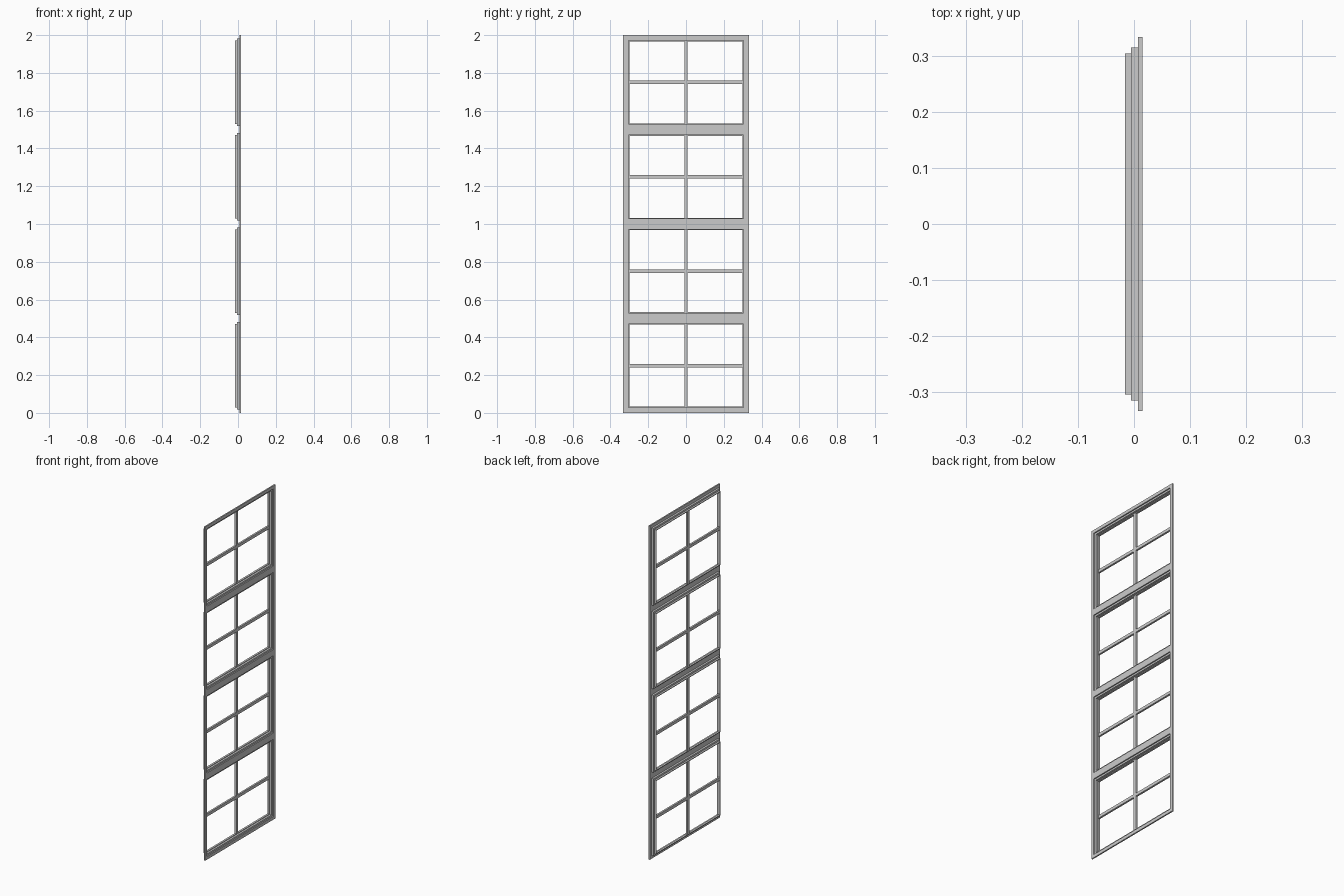
import bpy, bmesh

if "Cube" in bpy.data.objects:
    bpy.data.objects.remove(bpy.data.objects["Cube"])


def slab(name, x0, x1, rects):
    """Join axis-aligned boxes (y0, y1, z0, z1) of equal depth into one object."""
    bm = bmesh.new()
    for y0, y1, z0, z1 in rects:
        r = bmesh.ops.create_cube(bm, size=1)
        for v in r["verts"]:
            v.co = ((x0 + x1) / 2 + v.co.x * (x1 - x0),
                    (y0 + y1) / 2 + v.co.y * (y1 - y0),
                    (z0 + z1) / 2 + v.co.z * (z1 - z0))
    me = bpy.data.meshes.new(name)
    bm.to_mesh(me)
    bm.free()
    ob = bpy.data.objects.new(name, me)
    bpy.context.collection.objects.link(ob)
    return ob


def ring(yo, zo, yi, zi, c):
    """Four bars around an opening, outer and inner half sizes."""
    return [(-yo, -yi, c - zo, c + zo), (yi, yo, c - zo, c + zo),
            (-yi, yi, c - zo, c - zi), (-yi, yi, c + zi, c + zo)]


centres = [0.25 + 0.5 * i for i in range(4)]
YI, ZI = 0.314, 0.231

# back plate: stiles, end rails and rails between the sashes
edges = [0] + [z for c in centres for z in (c - ZI, c + ZI)] + [2]
plate = [(-0.333, -YI, 0, 2), (YI, 0.333, 0, 2)]
plate += [(-YI, YI, edges[i], edges[i + 1]) for i in range(0, len(edges), 2)]
slab("back_frame", 0.007, 0.015, plate)

for i, c in enumerate(centres):
    # stepped sash rings
    slab(f"sash_middle_{i}", -0.005, 0.008, ring(0.3142, 0.2312, 0.304, 0.221, c))
    slab(f"sash_outer_{i}", -0.016, -0.004, ring(0.3042, 0.2212, 0.3, 0.217, c))
    # crossed glazing bars
    slab(f"glazing_bars_{i}", -0.016, -0.005,
         [(-0.009, 0.009, c - 0.218, c + 0.218),
          (-0.301, -0.009, c - 0.009, c + 0.009),
          (0.009, 0.301, c - 0.009, c + 0.009)])
